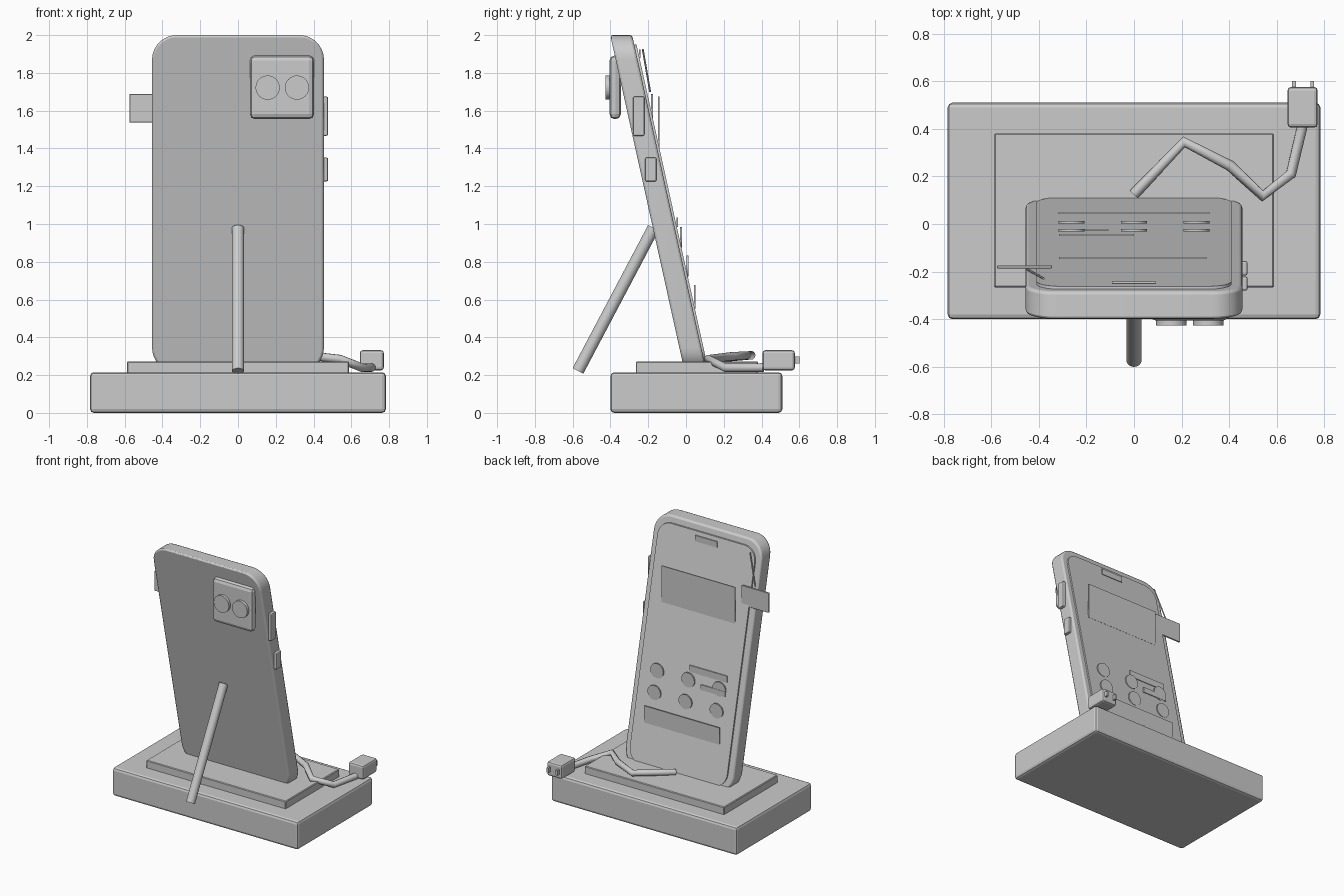
import bpy, bmesh, math
from mathutils import Vector

if "Cube" in bpy.data.objects:
    bpy.data.objects.remove(bpy.data.objects["Cube"])

grey = bpy.data.materials.new("plain_grey")
grey.diffuse_color = (0.6, 0.6, 0.6, 1)
grey.use_nodes = True
grey.node_tree.nodes["Principled BSDF"].inputs["Base Color"].default_value = grey.diffuse_color


def finish(name, bm, bevel=0, segments=1, smooth=False):
    bmesh.ops.recalc_face_normals(bm, faces=bm.faces)
    me = bpy.data.meshes.new(name)
    bm.to_mesh(me)
    bm.free()
    ob = bpy.data.objects.new(name, me)
    bpy.context.collection.objects.link(ob)
    me.materials.append(grey)
    if bevel:
        mod = ob.modifiers.new("bevel", 'BEVEL')
        mod.width = bevel
        mod.segments = segments
        mod.limit_method = 'ANGLE'
        mod.angle_limit = math.radians(40)
    if smooth:
        bpy.ops.object.select_all(action='DESELECT')
        bpy.context.view_layer.objects.active = ob
        ob.select_set(True)
        bpy.ops.object.shade_smooth_by_angle(angle=math.radians(35))
    return ob


def box(name, x, y, z, bevel=0, segments=1):
    """Box given by its (min, max) range on each axis."""
    bm = bmesh.new()
    bmesh.ops.create_cube(bm, size=1)
    for v in bm.verts:
        v.co = [r[0] + (c + 0.5) * (r[1] - r[0]) for c, r in zip(v.co, (x, y, z))]
    return finish(name, bm, bevel, segments)


def rod(name, a, b, radius, sides=24):
    """Cylinder between two points."""
    a, b = Vector(a), Vector(b)
    bm = bmesh.new()
    bmesh.ops.create_cone(bm, cap_ends=True, segments=sides, radius1=radius,
                          radius2=radius, depth=(b - a).length)
    rot = (b - a).to_track_quat('Z', 'Y')
    for v in bm.verts:
        v.co = rot @ v.co + (a + b) / 2
    return finish(name, bm, smooth=True)


def slanted_slab(name, half_w, z0, z1, r, y0, y1, bevel=0):
    """Rounded rectangle in xz, sheared backwards with height."""
    outline = []
    for cx, cz, start in ((half_w - r, z1 - r, 0), (r - half_w, z1 - r, 90),
                          (r - half_w, z0 + r, 180), (half_w - r, z0 + r, 270)):
        for i in range(9):
            t = math.radians(start + i * 90 / 8)
            outline.append((cx + r * math.cos(t), cz + r * math.sin(t)))
    bm = bmesh.new()
    rings = [[bm.verts.new((x, y - 0.221 * z, z)) for x, z in outline] for y in (y0, y1)]
    bm.faces.new(rings[0])
    bm.faces.new(rings[1])
    n = len(outline)
    for i in range(n):
        j = (i + 1) % n
        bm.faces.new((rings[0][i], rings[0][j], rings[1][j], rings[1][i]))
    return finish(name, bm, bevel, 2, True)


# Stand
box("base", (-0.783, 0.783), (-0.40, 0.51), (0, 0.215), 0.02, 2)
box("base_plate", (-0.588, 0.588), (-0.266, 0.381), (0.20, 0.272), 0.005)
rod("kick_leg", (0, -0.572, 0.222), (0, -0.172, 0.98), 0.032)

# Phone body and screen
slanted_slab("phone_body", 0.455, 0.215, 2.0, 0.13, 0.041, 0.157, 0.012)
slanted_slab("screen", 0.41, 0.26, 1.95, 0.10, 0.15, 0.169)

# Side buttons
for name, y, z in (("upper_button", (-0.28, -0.22), (1.467, 1.675)),
                   ("lower_button", (-0.216, -0.156), (1.225, 1.352))):
    box(name, (0.44, 0.477), y, z, 0.008, 2)

# Camera block with two lenses
box("camera_block", (0.063, 0.403), (-0.405, -0.345), (1.555, 1.892), 0.027, 2)
for i, x in enumerate((0.157, 0.312)):
    rod(f"lens_{i}", (x, -0.426, 1.722), (x, -0.39, 1.722), 0.064, 32)

# Upright plates on the screen: speaker, picture panel, text bars, dock
for name, x, y, z in (("speaker_slot", (-0.092, 0.092), -0.245, (1.88, 1.925)),
                      ("picture_panel", (-0.315, 0.305), -0.143, (1.40, 1.676)),
                      ("long_bar", (-0.315, 0.0), -0.047, (0.985, 1.035)),
                      ("short_bar", (-0.315, -0.108), -0.024, (0.885, 0.925)),
                      ("dock_bar", (-0.317, 0.317), 0.047, (0.55, 0.677))):
    box(name, x, (y - 0.004, y + 0.004), z)

# Round icons in two rows
for row, (y, z) in enumerate(((-0.027, 0.93), (0.007, 0.777))):
    for col in (-1, 0, 1):
        x = col * 0.262
        rod(f"icon_{row}_{col + 1}", (x, y - 0.005, z), (x, y + 0.005, z), 0.055, 28)

# Hanging tag and its string
box("tag", (-0.575, -0.345), (-0.186, -0.174), (1.537, 1.688), 0.002)
rod("tag_string", (-0.38, -0.229, 1.925), (-0.45, -0.19, 1.70), 0.005, 8)

# Charging cable
path = ((0, 0.125, 0.285), (0.21, 0.345, 0.305), (0.404, 0.245, 0.30),
        (0.54, 0.118, 0.285), (0.66, 0.21, 0.238), (0.707, 0.41, 0.24))
curve = bpy.data.curves.new("cable", 'CURVE')
curve.dimensions = '3D'
curve.bevel_depth = 0.023
curve.bevel_resolution = 3
curve.use_fill_caps = True
spline = curve.splines.new('POLY')
spline.points.add(len(path) - 1)
for p, co in zip(spline.points, path):
    p.co = (*co, 1)
curve.materials.append(grey)
bpy.context.collection.objects.link(bpy.data.objects.new("cable", curve))

# Plug with two prongs
box("plug", (0.645, 0.772), (0.405, 0.576), (0.225, 0.332), 0.015, 2)
for i, x in enumerate((0.673, 0.749)):
    box(f"prong_{i}", (x - 0.008, x + 0.008), (0.56, 0.60), (0.261, 0.299))
